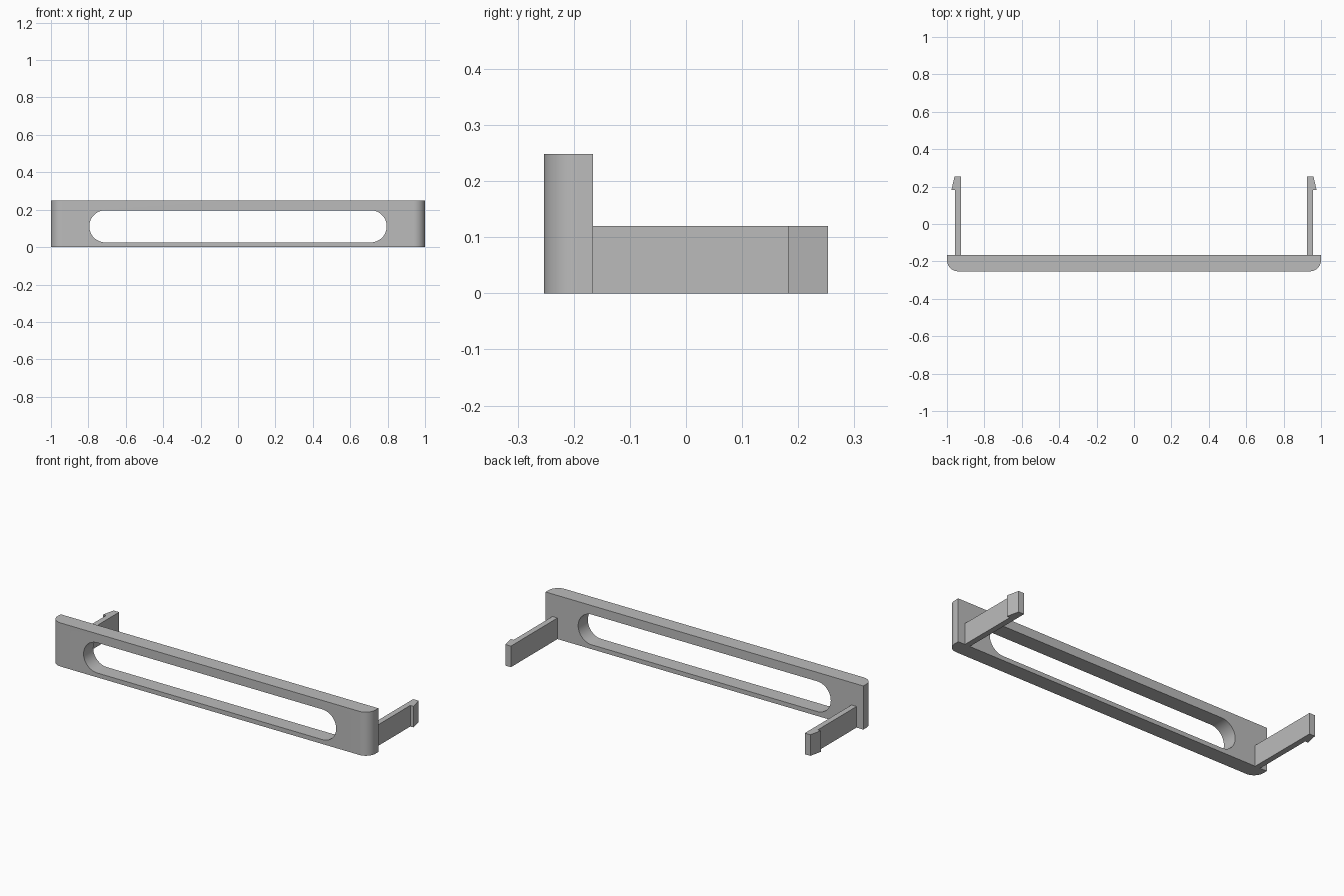
import bpy
import bmesh
from math import sin, cos, pi, radians

cube = bpy.data.objects.get("Cube")
if cube:
    bpy.data.objects.remove(cube, do_unlink=True)

grey = bpy.data.materials.new("plain_grey")
grey.use_nodes = True
colour = (0.5, 0.5, 0.5, 1)
grey.diffuse_color = colour
grey.node_tree.nodes["Principled BSDF"].inputs["Base Color"].default_value = colour


def arc(cx, cy, r, start, end, steps):
    """Points along a circular arc, angles in degrees."""
    angles = [radians(start + (end - start) * i / steps) for i in range(steps + 1)]
    return [(cx + r * cos(a), cy + r * sin(a)) for a in angles]


def prism(name, points, offset):
    """Solid made by sweeping a closed 3D outline along an offset."""
    bm = bmesh.new()
    base = bm.faces.new([bm.verts.new(p) for p in points])
    swept = bmesh.ops.extrude_face_region(bm, geom=[base])["geom"]
    bmesh.ops.translate(bm, vec=offset,
                        verts=[v for v in swept if isinstance(v, bmesh.types.BMVert)])
    bmesh.ops.recalc_face_normals(bm, faces=bm.faces)
    mesh = bpy.data.meshes.new(name)
    bm.to_mesh(mesh)
    bm.free()
    mesh.materials.append(grey)
    obj = bpy.data.objects.new(name, mesh)
    bpy.context.collection.objects.link(obj)
    return obj


def activate(obj):
    bpy.ops.object.select_all(action='DESELECT')
    obj.select_set(True)
    bpy.context.view_layer.objects.active = obj


# Front plate with rounded front corners
FRONT, BACK, HEIGHT, R = -0.253, -0.166, 0.248, 0.06
outline = [(1, BACK), (-1, BACK)]
outline += arc(-1 + R, FRONT + R, R, 180, 270, 12)
outline += arc(1 - R, FRONT + R, R, 270, 360, 12)
plate = prism("front_plate", [(x, y, 0) for x, y in outline], (0, 0, HEIGHT))

# Long round-ended slot through the plate
SLOT_R, SLOT_X, SLOT_Z = 0.086, 0.709, 0.111
slot = arc(SLOT_X, SLOT_Z, SLOT_R, -90, 90, 24) + arc(-SLOT_X, SLOT_Z, SLOT_R, 90, 270, 24)
cutter = prism("slot_cutter", [(x, FRONT - 0.1, z) for x, z in slot], (0, 0.3, 0))
cutter.hide_render = True
cut = plate.modifiers.new("slot", 'BOOLEAN')
cut.operation = 'DIFFERENCE'
cut.solver = 'EXACT'
cut.object = cutter
activate(plate)
bpy.ops.object.modifier_apply(modifier=cut.name)
bpy.data.objects.remove(cutter, do_unlink=True)
activate(plate)
bpy.ops.object.shade_smooth_by_angle(angle=radians(30))

# Side arms, each ending in an outward snap hook
arm = [(0.925, BACK), (0.957, BACK), (0.957, 0.182),
       (0.976, 0.182), (0.96, 0.253), (0.925, 0.253)]
for side, sign in (("left", 1), ("right", -1)):
    prism(side + "_clip_arm", [(sign * x, y, 0) for x, y in arm], (0, 0, 0.12))
